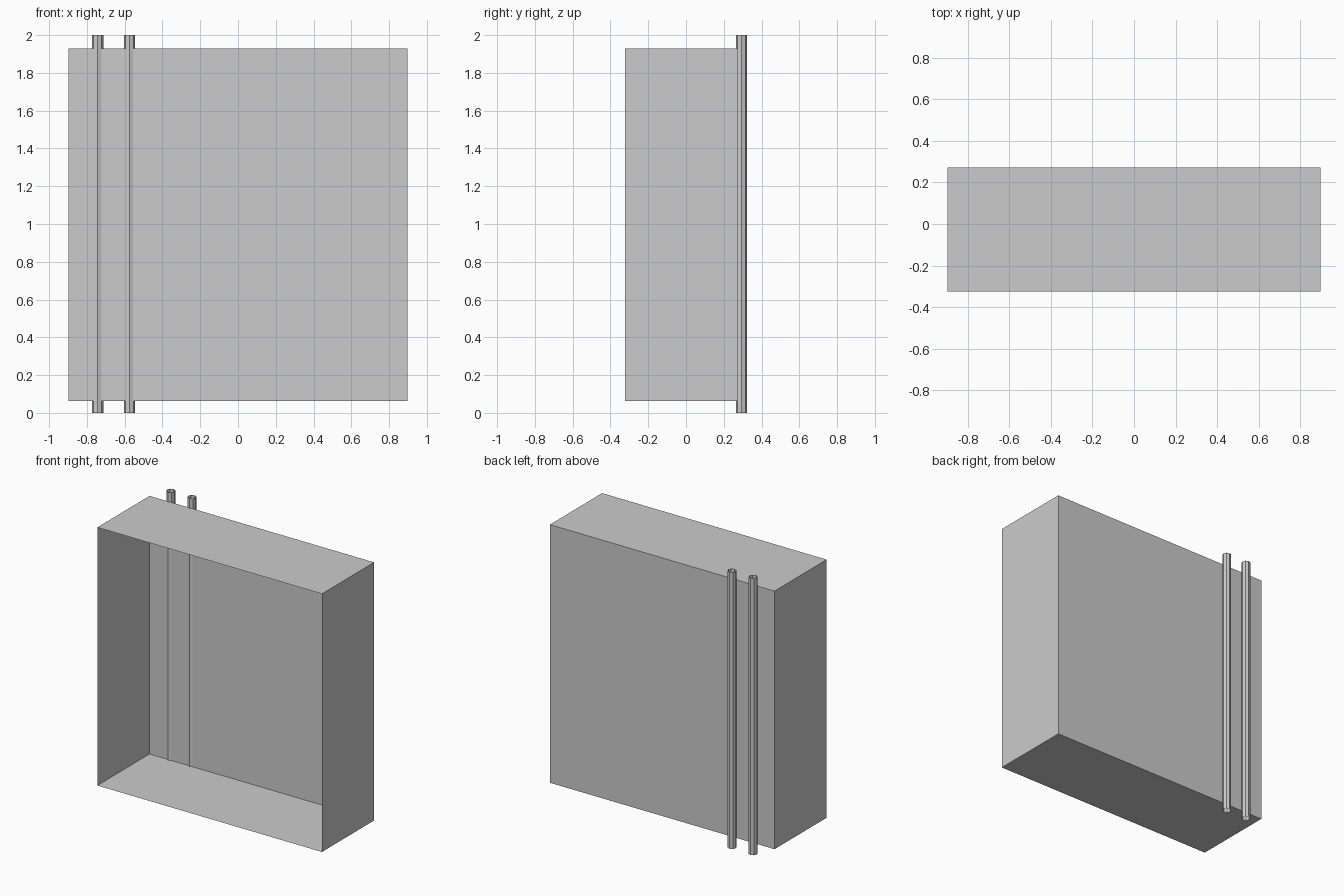
import bpy, bmesh
from mathutils import Matrix

if "Cube" in bpy.data.objects:
    bpy.data.objects.remove(bpy.data.objects["Cube"])


def finish(name, bm):
    mesh = bpy.data.meshes.new(name)
    bm.to_mesh(mesh)
    bm.free()
    obj = bpy.data.objects.new(name, mesh)
    bpy.context.collection.objects.link(obj)
    return obj


# thin-walled cabinet shell, open at the front
X, Y0, Y1, Z0, Z1 = 0.898, -0.324, 0.272, 0.063, 1.929
bm = bmesh.new()
bmesh.ops.create_cube(bm, size=1, matrix=Matrix.Translation((0, (Y0 + Y1) / 2, (Z0 + Z1) / 2))
                      @ Matrix.Diagonal((2 * X, Y1 - Y0, Z1 - Z0, 1)))
bm.normal_update()
bmesh.ops.delete(bm, geom=[f for f in bm.faces if f.normal.y < -0.5], context='FACES')
finish("cabinet_shell", bm)

# two open-ended pipes running up the back
for name, x in (("outer_pipe", -0.743), ("inner_pipe", -0.574)):
    bm = bmesh.new()
    bmesh.ops.create_cone(bm, cap_ends=False, segments=8, radius1=0.03, radius2=0.03, depth=2,
                          matrix=Matrix.Translation((x, 0.294, 1)))
    finish(name, bm)
